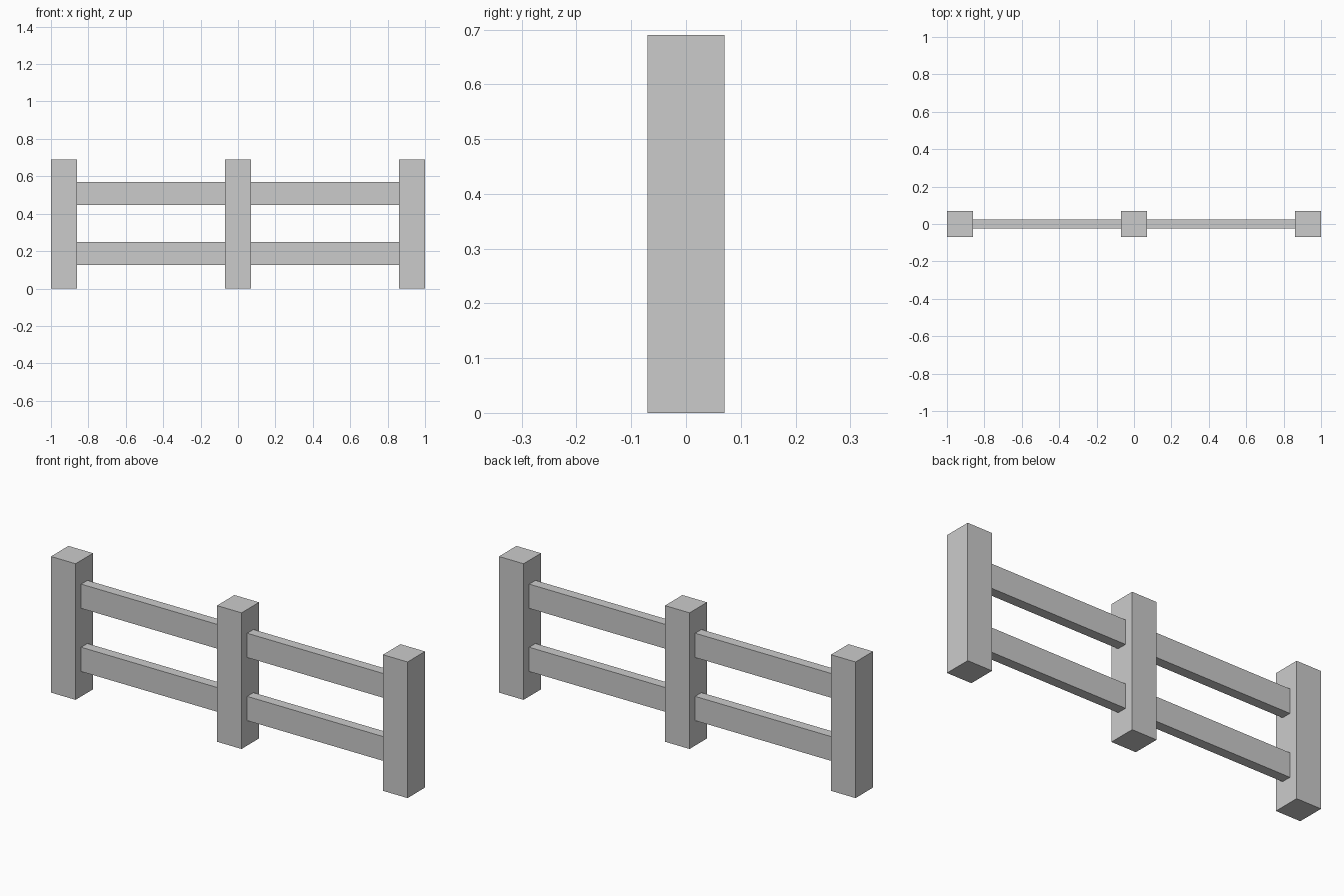
import bpy

if "Cube" in bpy.data.objects:
    bpy.data.objects.remove(bpy.data.objects["Cube"])

POST_W, POST_D, POST_H = 0.138, 0.14, 0.69
RAIL_D, RAIL_H = 0.05, 0.123


def box(name, center, size):
    bpy.ops.mesh.primitive_cube_add(size=1, location=center)
    ob = bpy.context.object
    ob.name = name
    ob.scale = size
    bpy.ops.object.transform_apply(location=False, rotation=False, scale=True)
    return ob


# Three square posts
post_x = 1 - POST_W / 2
for name, x in (("left", -post_x), ("middle", 0), ("right", post_x)):
    box(f"{name}_post", (x, 0, POST_H / 2), (POST_W, POST_D, POST_H))

# Two rails in each bay, butting against the posts
rail_len = post_x - POST_W
for side, sx in (("left", -1), ("right", 1)):
    for level, z in (("lower", 0.188), ("upper", 0.508)):
        box(f"{side}_{level}_rail", (sx * post_x / 2, 0, z),
            (rail_len, RAIL_D, RAIL_H))
